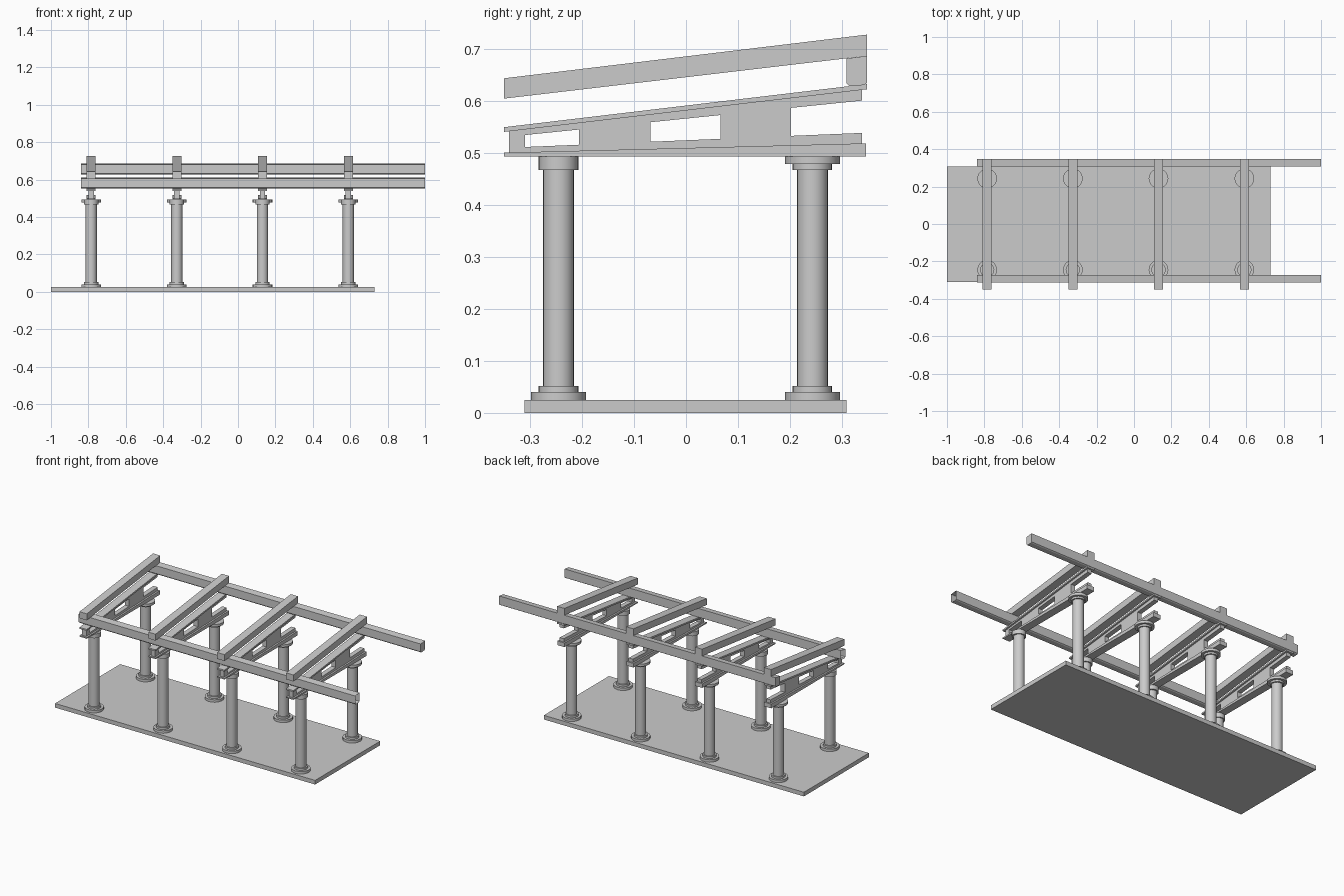
import bpy, bmesh, math
from mathutils import Vector

if "Cube" in bpy.data.objects:
    bpy.data.objects.remove(bpy.data.objects["Cube"])

BAYS = [-0.785, -0.327, 0.131, 0.59]


def finish(name, bm):
    bmesh.ops.recalc_face_normals(bm, faces=bm.faces)
    me = bpy.data.meshes.new(name)
    bm.to_mesh(me)
    bm.free()
    ob = bpy.data.objects.new(name, me)
    bpy.context.collection.objects.link(ob)
    return ob


def extrude_yz(name, pts, x0, x1, caps=True):
    """Extrude a y/z outline along x."""
    bm = bmesh.new()
    a = [bm.verts.new((x0, y, z)) for y, z in pts]
    b = [bm.verts.new((x1, y, z)) for y, z in pts]
    n = len(pts)
    for i in range(n):
        j = (i + 1) % n
        bm.faces.new((a[i], a[j], b[j], b[i]))
    if caps:
        bm.faces.new(a[::-1])
        bm.faces.new(b)
    return finish(name, bm)


def lathe(name, prof, x, y, n=20):
    """Revolve an r/z profile into a closed round part."""
    bm = bmesh.new()
    rings = [[bm.verts.new((x + r * math.cos(2 * math.pi * k / n),
                            y + r * math.sin(2 * math.pi * k / n), z))
              for k in range(n)] for r, z in prof]
    for lo, hi in zip(rings, rings[1:]):
        for k in range(n):
            m = (k + 1) % n
            bm.faces.new((lo[k], lo[m], hi[m], hi[k]))
    bm.faces.new(rings[0][::-1])
    bm.faces.new(rings[-1])
    ob = finish(name, bm)
    bpy.ops.object.select_all(action='DESELECT')
    ob.select_set(True)
    bpy.context.view_layer.objects.active = ob
    bpy.ops.object.shade_smooth_by_angle(angle=math.radians(35))
    return ob


def line(y, za, zb, ya=-0.35, yb=0.348):
    return za + (zb - za) * (y - ya) / (yb - ya)


def web(name, x, t):
    """Pierced web: grid of cells with the window cells left out."""
    ys = [-0.34, -0.309, -0.206, -0.068, 0.066, 0.202, 0.338]
    bm = bmesh.new()
    grid = [[bm.verts.new((x - t / 2, y, z)) for z in (
        line(y, 0.500, 0.518),
        line(y, 0.511, 0.538, -0.309, 0.337),
        line(y, 0.534, 0.600, -0.309, 0.337),
        line(y, 0.540, 0.622))] for y in ys]
    for i in range(6):
        for j in range(3):
            if j == 1 and i % 2:
                continue
            bm.faces.new((grid[i][j], grid[i + 1][j],
                          grid[i + 1][j + 1], grid[i][j + 1]))
    ext = bmesh.ops.extrude_face_region(bm, geom=bm.faces[:], use_keep_orig=True)
    vs = [g for g in ext['geom'] if isinstance(g, bmesh.types.BMVert)]
    bmesh.ops.translate(bm, verts=vs, vec=Vector((t, 0, 0)))
    return finish(name, bm)


# floor slab
extrude_yz("floor_slab", [(-0.31, 0), (0.308, 0), (0.308, 0.025), (-0.31, 0.025)], -1, 0.73)

# columns with stepped bases and capitals
shaft = [(0.0525, 0.025), (0.0525, 0.040), (0.038, 0.040), (0.038, 0.052),
         (0.030, 0.052), (0.030, 0.467), (0.038, 0.467)]
front_prof = shaft + [(0.038, 0.493)]
back_prof = shaft + [(0.038, 0.478), (0.0525, 0.478), (0.0525, 0.493)]

for x in BAYS:
    lathe("front_column", front_prof, x, -0.245)
    lathe("back_column", back_prof, x, 0.243)
    # sloping pierced truss with flanges
    h = 0.024
    extrude_yz("truss_bottom_flange", [(-0.35, 0.493), (0.346, 0.493),
                                       (0.346, 0.518), (-0.35, 0.500)], x - h, x + h)
    web("truss_web", x, 0.028)
    extrude_yz("truss_top_flange", [(-0.35, 0.540), (0.348, 0.622),
                                    (0.348, 0.632), (-0.35, 0.549)], x - h, x + h)
    # rafter above the purlins
    extrude_yz("rafter", [(-0.35, 0.604), (0.348, 0.686),
                          (0.348, 0.727), (-0.35, 0.643)], x - h, x + h)

# long purlins between trusses and rafters
for name, y0, z0, caps in (("front_purlin", -0.314, 0.553, False),
                           ("back_purlin", 0.308, 0.628, True)):
    extrude_yz(name, [(y0, z0 + 0.006), (y0 + 0.006, z0), (y0 + 0.034, z0 + 0.002),
                      (y0 + 0.04, z0 + 0.006), (y0 + 0.04, z0 + 0.058),
                      (y0, z0 + 0.053)], -0.84, 1, caps)
